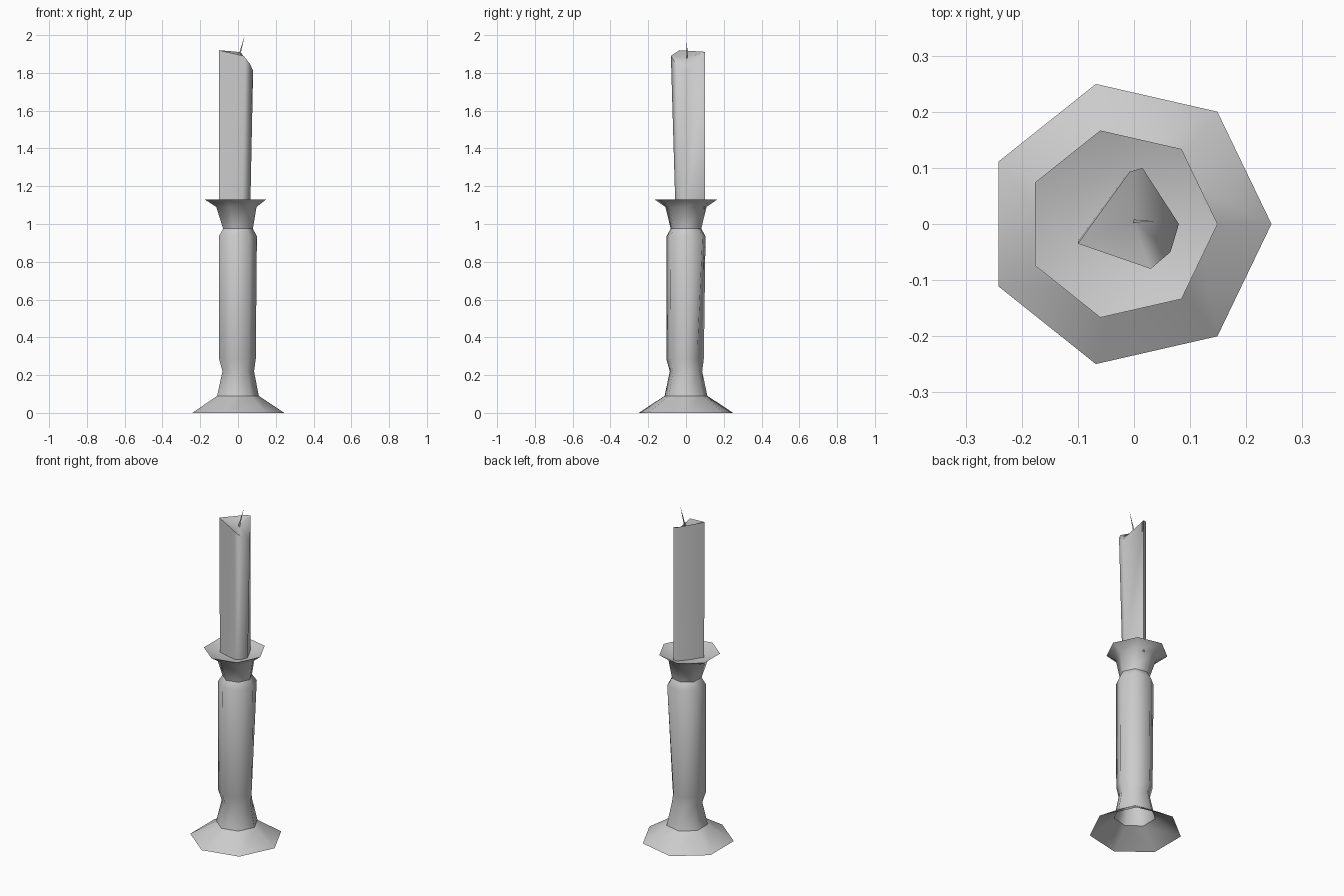
import bpy, math

if "Cube" in bpy.data.objects:
    bpy.data.objects.remove(bpy.data.objects["Cube"])

N = 7  # sides of the turned parts


def ring(r, z, cx=0.0, cy=0.0, dent=1.0):
    """Heptagon of points; dent scales the radius of the second corner."""
    pts = []
    for i in range(N):
        a = 2 * math.pi * i / N
        k = r * (dent if i == 1 else 1.0)
        pts.append((cx + k * math.cos(a), cy + k * math.sin(a), z))
    return pts


def loft(name, rings, tip=None, angle=60):
    """Skin a stack of equal rings, optionally closing the last one to a point."""
    n = len(rings[0])
    verts = [p for r in rings for p in r]
    faces = []
    for k in range(len(rings) - 1):
        for i in range(n):
            j = (i + 1) % n
            faces.append((k * n + i, k * n + j, (k + 1) * n + j, (k + 1) * n + i))
    if tip:
        verts.append(tip)
        last = (len(rings) - 1) * n
        faces += [(last + i, last + (i + 1) % n, len(verts) - 1) for i in range(n)]
    me = bpy.data.meshes.new(name)
    me.from_pydata(verts, [], faces)
    me.update()
    ob = bpy.data.objects.new(name, me)
    bpy.context.collection.objects.link(ob)
    bpy.ops.object.select_all(action='DESELECT')
    ob.select_set(True)
    bpy.context.view_layer.objects.active = ob
    bpy.ops.object.shade_smooth_by_angle(angle=math.radians(angle))
    return ob


# Flared foot, open underneath
loft("foot", [ring(0.256, 0.0, -0.011), ring(0.116, 0.09, -0.006)])

# Stem, with one corner pulled in near the bottom
loft("stem", [
    ring(0.116, 0.09, -0.006),
    ring(0.088, 0.22, -0.003, 0, 0.95),
    ring(0.102, 0.285, -0.008, -0.005, 0.8),
    ring(0.106, 0.935, -0.006, 0, 1.06),
    ring(0.083, 0.975, -0.004),
])

# Drip dish: cup, rim, and shallow inner surface
loft("drip_dish", [
    ring(0.083, 0.975, -0.004),
    ring(0.112, 1.09, -0.014),
    ring(0.171, 1.13, -0.022),
    ring(0.105, 1.105, -0.015),
], tip=(-0.01, 0.01, 1.10))

# Candle with a slanted, hollowed top
bottom = [(-0.10, -0.03), (0.02, -0.056), (0.05, -0.04),
          (0.065, 0.0), (0.015, 0.10), (-0.01, 0.092)]
top = [(-0.10, -0.035, 1.92), (0.03, -0.08, 1.89), (0.065, -0.05, 1.845),
       (0.08, 0.0, 1.81), (0.015, 0.10, 1.91), (-0.008, 0.093, 1.912)]
loft("candle", [[(x, y, 1.08) for x, y in bottom], top],
     tip=(0.0, 0.005, 1.88), angle=70)

# Wick
loft("wick", [[(-0.003, 0.002, 1.875), (0.008, 0.004, 1.875), (-0.002, 0.008, 1.875)]],
     tip=(0.036, 0.005, 2.0))
